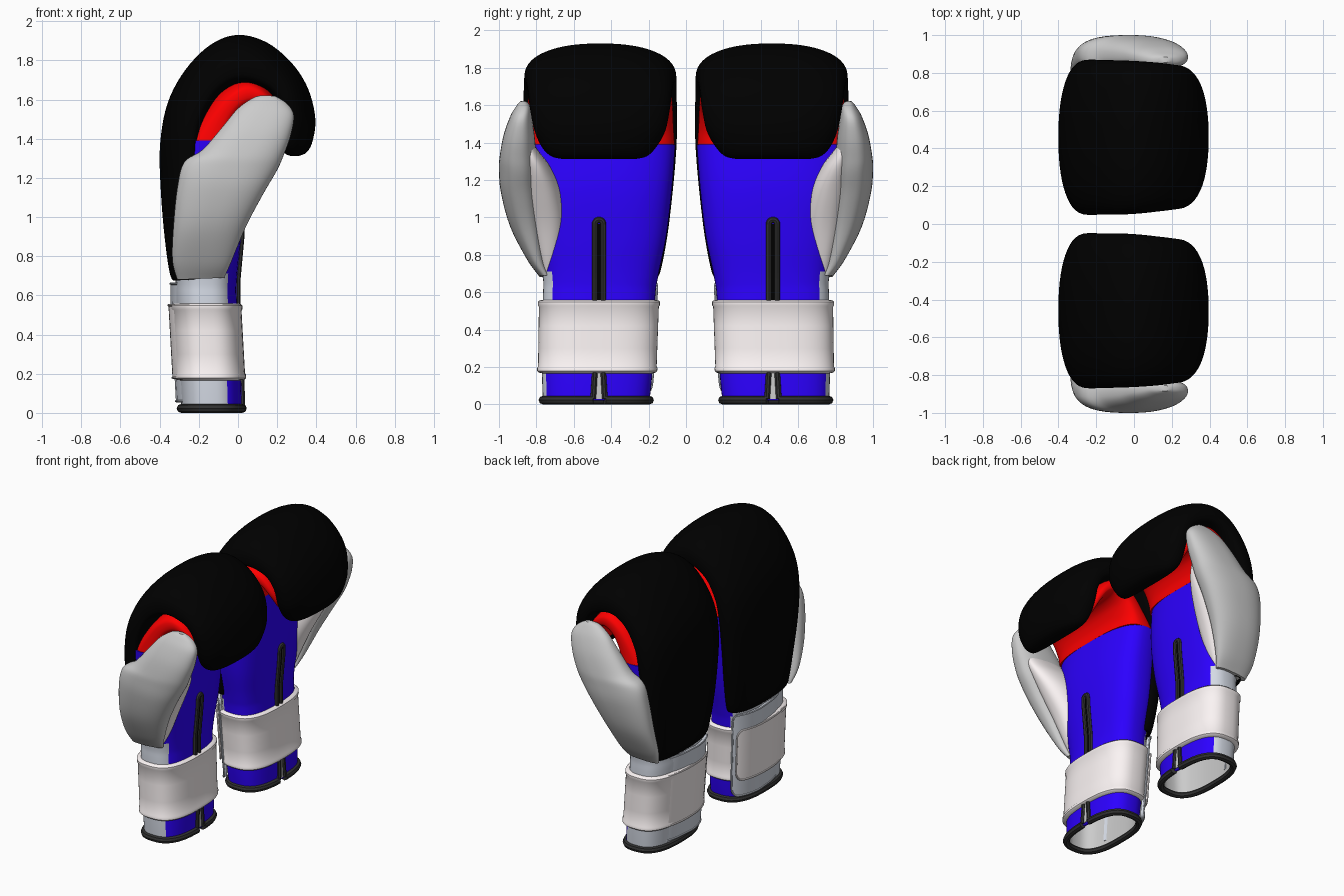
import bpy, bmesh, math
from mathutils import Vector

if "Cube" in bpy.data.objects:
    bpy.data.objects.remove(bpy.data.objects["Cube"])

def material(name, r, g, b):
    m = bpy.data.materials.new(name)
    m.diffuse_color = (r, g, b, 1)
    m.use_nodes = True
    m.node_tree.nodes["Principled BSDF"].inputs["Base Color"].default_value = m.diffuse_color
    return m

BLACK = material("black", .0, .0, .0)
RED = material("red", 1, .0, .0)
BLUE = material("blue", .025, .0, 1)
DARK = material("trim", .03, .03, .03)
WHITE = material("white", .95, .95, .96)
WARM = material("warm_white", .97, .91, .91)
GREY = material("grey", .66, .70, .78)

def finish(name, mesh, mats, pick=None, angle=40, solid=0):
    """Shade, colour and mirror to the other glove."""
    for m in mats:
        mesh.materials.append(m)
    for p in mesh.polygons:
        p.use_smooth = True
        if pick:
            p.material_index = pick(p.center)
    mesh.set_sharp_from_angle(angle=math.radians(angle))
    ob = bpy.data.objects.new(name, mesh)
    bpy.context.collection.objects.link(ob)
    if solid:
        s = ob.modifiers.new("wall", 'SOLIDIFY')
        s.thickness, s.offset, s.material_offset = solid, -1, 2
    mir = ob.modifiers.new("other_glove", 'MIRROR')
    mir.use_axis = (False, True, False)
    mir.use_mirror_merge = False
    return ob

def spline(keys, steps):
    """Catmull-Rom interpolation of number tuples."""
    out, last = [], len(keys) - 1
    for i in range(last):
        a, b, c, d = (keys[max(0, min(last, i + k))] for k in (-1, 0, 1, 2))
        for s in range(steps):
            t = s / steps
            out.append(tuple(.5 * (2*q + (r-p)*t + (2*p-5*q+4*r-w)*t*t + (3*q-p-3*r+w)*t**3)
                             for p, q, r, w in zip(a, b, c, d)))
    return out + [keys[-1]]

def point(st, t, n, f=.5, off=0):
    """Point on a superellipse; station = outer x,z, inner x,z, y range."""
    ox, oz, ix, iz, y0, y1 = st
    o, i = Vector((ox, 0, oz)), Vector((ix, 0, iz))
    d = (o - i).normalized() * off
    o, i = o + d, i - d
    c = o.lerp(i, f)
    if f != .5 and math.cos(t) < 0:
        n += 1.5                                  # squarer inner edge
    u = math.copysign(abs(math.cos(t)) ** (2/n), math.cos(t))
    v = math.copysign(abs(math.sin(t)) ** (2/n), math.sin(t))
    p = c + (o - c) * u if u > 0 else c + (i - c) * -u
    return p + Vector((0, (y0+y1)/2 + ((y1-y0)/2 + off) * v, 0))

def loft(rings, caps=(True, True)):
    bm = bmesh.new()
    vs = [[bm.verts.new(p) for p in r] for r in rings]
    n = len(vs[0])
    for a, b in zip(vs, vs[1:]):
        for i in range(n):
            bm.faces.new((a[i], a[(i+1) % n], b[(i+1) % n], b[i]))
    for cap, r in zip(caps, (vs[0], vs[-1])):
        if cap:
            bm.faces.new(r)
    bmesh.ops.recalc_face_normals(bm, faces=bm.faces)
    me = bpy.data.meshes.new("part")
    bm.to_mesh(me)
    bm.free()
    return me

def sections(keys, n, f=.5, steps=5, count=56):
    return [[point(s, 2*math.pi*k/count, n, f) for k in range(count)] for s in spline(keys, steps)]

def tube(name, pts, radius, mat, cyclic=False):
    cu = bpy.data.curves.new(name, 'CURVE')
    cu.dimensions, cu.bevel_depth, cu.bevel_resolution, cu.use_fill_caps = '3D', radius, 2, True
    sp = cu.splines.new('POLY')
    sp.points.add(len(pts) - 1)
    for q, p in zip(sp.points, pts):
        q.co = (*p, 1)
    sp.use_cyclic_u = cyclic
    tmp = bpy.data.objects.new("tmp", cu)
    bpy.context.collection.objects.link(tmp)
    me = bpy.data.meshes.new_from_object(tmp.evaluated_get(bpy.context.evaluated_depsgraph_get()))
    bpy.data.objects.remove(tmp)
    me.materials.clear()
    finish(name, me, [mat])

# Hand and wrist: hollow sleeve, open at the bottom
BODY = [(z, a, b, c, d) for z, a, b, c, d in (
    (.02, -.29, .02, .195, .765), (.2, -.30, .015, .178, .77), (.56, -.32, -.005, .165, .765),
    (.68, -.32, -.005, .15, .765), (.9, -.33, .015, .105, .80), (1.15, -.34, .025, .075, .84),
    (1.39, -.34, .0, .057, .86))]

def body(z):
    """Wrist and palm section at height z."""
    for p, q in zip(BODY, BODY[1:]):
        if z <= q[0]:
            t = (z - p[0]) / (q[0] - p[0])
            a, b, c, d = (u + (v-u)*t for u, v in zip(p[1:], q[1:]))
            return (a, z, b, z, c, d)

def wrist_colour(c):
    return int(c.z < .7 and ((c.x < -.05 and c.y > .45) or c.x < -.24))

keys = [(a, z, b, z, c, d) for z, a, b, c, d in BODY]
finish("hand_sleeve", loft(sections(keys, 2.7, steps=6), (False, True)), [BLUE, GREY, WHITE],
       wrist_colour, solid=.02)

# Padded black shell curling over the fingers
SHELL = [(-.31, .675, -.22, .69, .17, .76), (-.345, .70, -.2, .70, .14, .775),
         (-.375, .9, -.2, .9, .10, .805), (-.395, 1.15, -.2, 1.15, .07, .845),
         (-.398, 1.37, -.19, 1.36, .052, .865), (-.36, 1.58, -.17, 1.48, .048, .87),
         (-.27, 1.75, -.11, 1.60, .05, .868), (-.14, 1.88, -.04, 1.66, .05, .866),
         (.0, 1.93, .03, 1.675, .055, .862), (.15, 1.89, .10, 1.66, .065, .855),
         (.28, 1.78, .16, 1.63, .075, .845), (.36, 1.65, .2, 1.56, .085, .835),
         (.395, 1.5, .21, 1.45, .11, .81), (.38, 1.385, .215, 1.37, .16, .77),
         (.35, 1.33, .24, 1.325, .21, .72), (.31, 1.312, .27, 1.312, .27, .66)]
finish("padded_shell", loft(sections(SHELL, 2.25, .68)), [BLACK])

# Red lining under the curl
LINING = [(-.30, 1.385, .0, 1.39, .06, .857), (-.21, 1.51, .0, 1.45, .066, .852),
          (-.10, 1.64, .03, 1.52, .07, .848), (.02, 1.71, .08, 1.55, .076, .842),
          (.13, 1.68, .12, 1.54, .085, .835), (.22, 1.57, .16, 1.49, .105, .815),
          (.26, 1.45, .19, 1.42, .15, .77), (.265, 1.39, .215, 1.38, .2, .73)]
finish("finger_lining", loft(sections(LINING, 3)), [RED])

# Thumb: outer pad and inner panel reaching to the palm
THUMB = [(-.31, .68, -.07, .69, .725, .785), (-.335, .78, -.035, .77, .75, .85),
         (-.33, .95, .04, .95, .77, .94), (-.31, 1.15, .13, 1.12, .785, .99),
         (-.275, 1.28, .2, 1.24, .79, 1.0), (-.18, 1.345, .235, 1.32, .80, .995),
         (-.08, 1.46, .27, 1.42, .81, .975), (.0, 1.555, .285, 1.52, .825, .94),
         (.08, 1.61, .25, 1.58, .835, .905), (.13, 1.622, .19, 1.618, .855, .885)]
finish("thumb", loft(sections(THUMB, 2.4)), [WHITE])
PANEL = [(-.26, .69, -.08, .70, .715, .77), (-.29, .78, -.045, .77, .665, .80),
         (-.29, .95, .03, .95, .638, .85), (-.27, 1.15, .115, 1.12, .665, .88),
         (-.22, 1.28, .175, 1.24, .72, .88), (-.12, 1.35, .2, 1.32, .775, .88),
         (-.02, 1.42, .2, 1.4, .83, .88)]
finish("thumb_inner_panel", loft(sections(PANEL, 2.3)), [WARM])

# Wrist strap band with raised hems
BAND = ((.165, -.005), (.17, .018), (.178, .026), (.195, .026), (.203, .021), (.3, .021), (.42, .021),
        (.522, .021), (.53, .026), (.548, .026), (.556, .018), (.56, -.005))
finish("wrist_strap", loft([[point(body(z), 2*math.pi*k/64, 2.7, off=o) for k in range(64)]
                            for z, o in BAND], (False, False)), [WARM])

# Flap and strap end: rounded at the inner side, sinking into the band at the back
def slab(name, t0, t1, z0, z1, o, o_end, mat):
    rings, zc, h, r, count = [], (z0+z1)/2, (z1-z0)/2, .14, 40
    for k in range(count + 1):
        s = .5 - .5*math.cos(math.pi*k/count)
        e = max(0, 1 - s/r)
        hh = h - .06*(1 - math.sqrt(1 - e*e))
        t = t0 + (t1-t0)*s
        oo = o + (o_end - o) * max(0, (s - .6)/.4)
        zs = [zc - hh + 2*hh*i/8 for i in range(9)]
        rings.append([point(body(z), t, 2.7, off=oo) for z in zs] +
                     [point(body(z), t, 2.7, off=oo-.02) for z in reversed(zs)])
    finish(name, loft(rings), [mat])
    edge = [r[8] for r in reversed(rings)] + rings[0][7:0:-1] + [r[0] for r in rings]
    tube(name + "_hem", edge, .006, mat)

slab("back_flap", -.36*math.pi, .14*math.pi, .06, .66, .028, -.005, GREY)
slab("strap_end", -.31*math.pi, .2*math.pi, .18, .55, .036, .014, WARM)

# Bottom rim, broken at the slit
MID = .465

def palm(z, dy, off=.002):
    return Vector((body(z)[2] + off, MID + dy, z))

rim = [point(body(.023), 2*math.pi*k/64, 2.7) for k in range(33, 96)]
tube("bottom_rim", [palm(.023, -.03)] + rim + [palm(.023, .03)], .023, DARK)

# Slit piping above and below the strap, with dark gap and pale opening
arch = [palm(.965 + .022*math.sin(a), -.022*math.cos(a)) for a in (math.pi*i/8 for i in range(1, 8))]
upper = [.53 + .435*i/20 for i in range(21)]
lower = [.03 + .15*i/6 for i in range(7)]
tube("slit_piping", [palm(z, -.022) for z in upper] + arch + [palm(z, .022) for z in reversed(upper)],
     .016, DARK)
for side, dy in (("inner", -.03), ("outer", .03)):
    tube("slit_edge_" + side, [palm(z, dy * (1.1 - 2*z)) for z in lower], .016, DARK)
for name, zs, mat in (("slit_gap", upper, BLACK), ("slit_opening", lower, WHITE)):
    rings = [[palm(z, s*.018, o) for s, o in ((-1, -.01), (1, -.01), (1, .005), (-1, .005))] for z in zs]
    finish(name, loft(rings), [mat])
